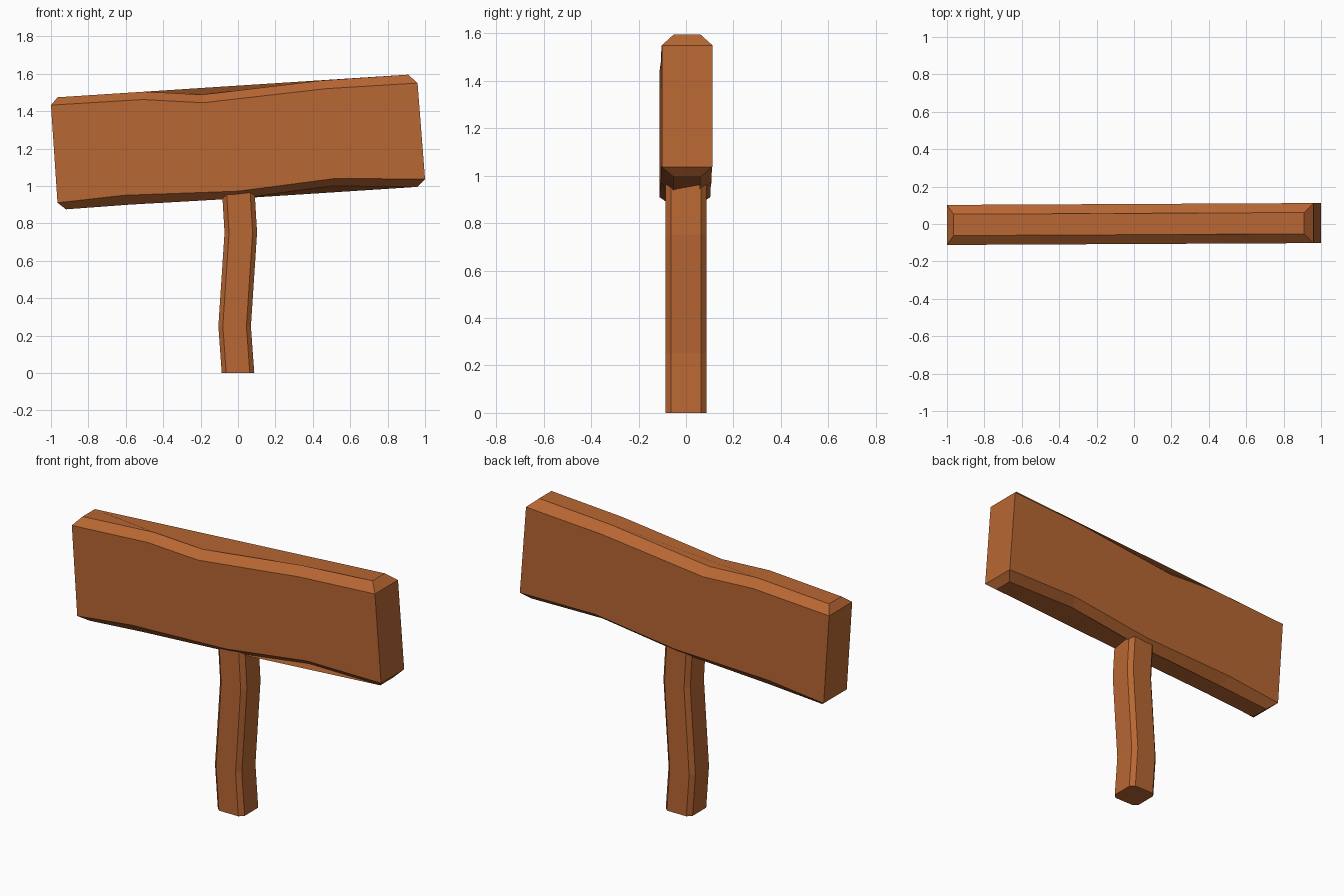
import bpy, bmesh

if "Cube" in bpy.data.objects:
    bpy.data.objects.remove(bpy.data.objects["Cube"])

wood = bpy.data.materials.new("wood")
wood.diffuse_color = (0.48, 0.135, 0.033, 1)
wood.use_nodes = True
wood.node_tree.nodes["Principled BSDF"].inputs["Base Color"].default_value = wood.diffuse_color


def finish(name, bm):
    bmesh.ops.recalc_face_normals(bm, faces=bm.faces[:])
    mesh = bpy.data.meshes.new(name)
    bm.to_mesh(mesh)
    bm.free()
    mesh.materials.append(wood)
    obj = bpy.data.objects.new(name, mesh)
    bpy.context.collection.objects.link(obj)


def loft(name, rings):
    """Skin closed rings of points and cap both ends."""
    bm = bmesh.new()
    rows = [[bm.verts.new(p) for p in ring] for ring in rings]
    n = len(rows[0])
    for a, b in zip(rows, rows[1:]):
        for i in range(n):
            j = (i + 1) % n
            bm.faces.new((a[i], a[j], b[j], b[i]))
    bm.faces.new(rows[0])
    bm.faces.new(rows[-1])
    finish(name, bm)


# Sign board: wavy long edges with chamfers, given as (x, z) from left to right
low_inner = [(-0.92, 0.875), (-0.58, 0.90), (0.0, 0.933), (0.50, 1.0), (0.96, 0.995)]
low_outer = [(-0.965, 0.91), (-0.61, 0.95), (0.0, 0.972), (0.52, 1.04), (1.0, 1.037)]
top_outer = [(-1.0, 1.432), (-0.51, 1.462), (-0.185, 1.445), (0.47, 1.52), (0.96, 1.55)]
top_inner = [(-0.965, 1.474), (-0.50, 1.504), (-0.19, 1.488), (0.45, 1.564), (0.91, 1.595)]
levels = [(low_inner, 0.057), (low_outer, 0.107), (top_outer, 0.107), (top_inner, 0.057)]


def board_ring(edge, half):
    front = [(x, 0.005 * x - half, z) for x, z in edge]
    back = [(x, 0.005 * x + half, z) for x, z in reversed(edge)]
    return front + back


loft("sign_board", [board_ring(e, h) for e, h in levels])

# Post: square with chamfered corners, bent along its height
w, c = 0.087, 0.063
section = [(-c, -w), (c, -w), (w, -c), (w, c), (c, w), (-c, w), (-w, c), (-w, -c)]
path = [(0.0, 0.0), (-0.018, 0.25), (0.015, 0.75), (0.0, 1.0)]
loft("post", [[(cx + x, y, z) for x, y in section] for cx, z in path])
